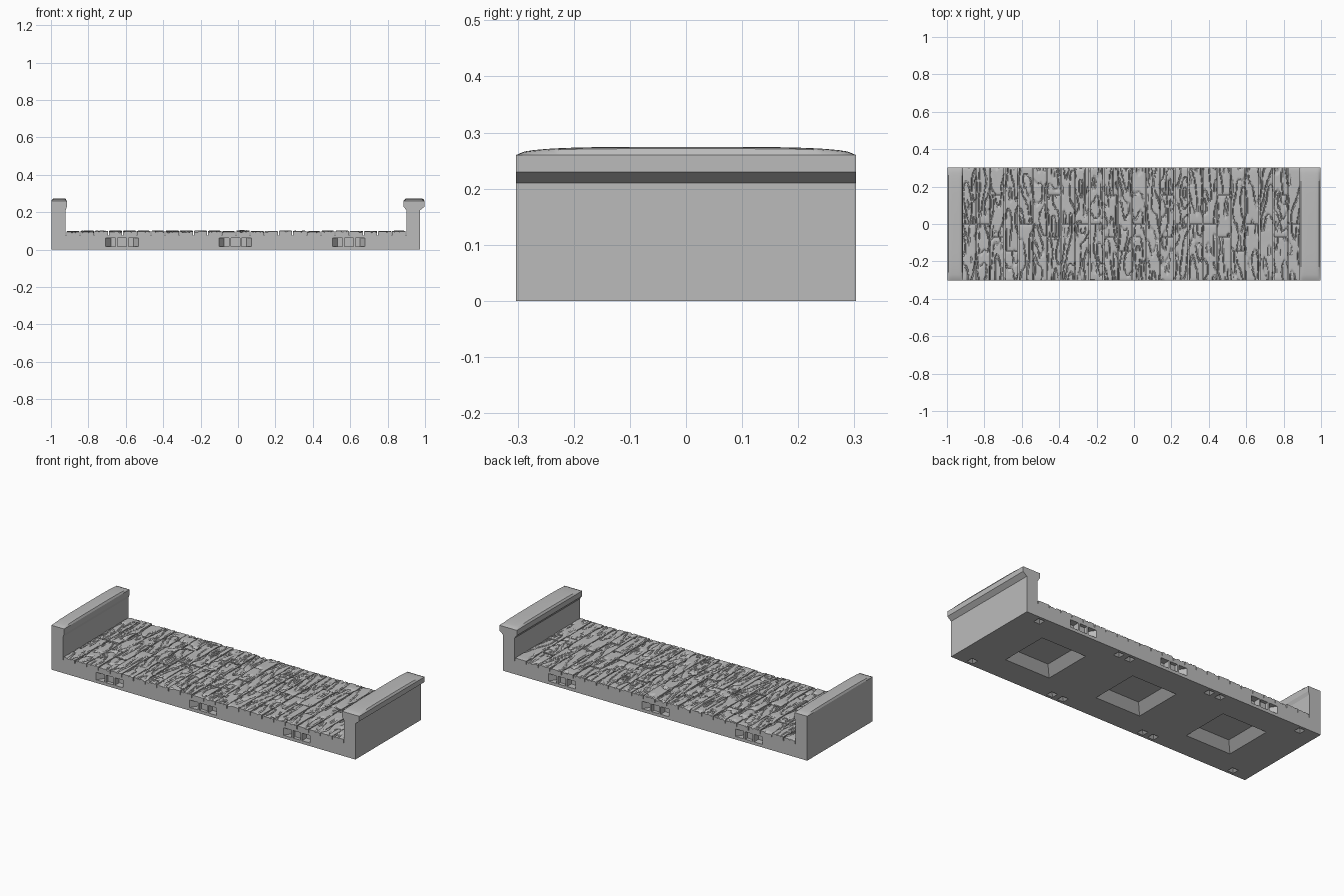
import bpy
import bmesh
import random
from mathutils import Vector, noise

random.seed(4)
HALF_Y = 0.303
MODULES = (-0.62, -0.014, 0.593)
DECK_LEFT, DECK_RIGHT, COLUMNS = -0.92, 0.898, 24

if "Cube" in bpy.data.objects:
    bpy.data.objects.remove(bpy.data.objects["Cube"])

stone = bpy.data.materials.new("stone grey")
stone.use_nodes = True
stone.diffuse_color = (0.5, 0.5, 0.5, 1)
stone.node_tree.nodes["Principled BSDF"].inputs["Base Color"].default_value = (0.5, 0.5, 0.5, 1)


def finish(bm, name, smooth=None):
    """Turn a bmesh into a named object, optionally smoothed by angle."""
    bmesh.ops.recalc_face_normals(bm, faces=bm.faces)
    mesh = bpy.data.meshes.new(name)
    bm.to_mesh(mesh)
    bm.free()
    mesh.materials.append(stone)
    obj = bpy.data.objects.new(name, mesh)
    bpy.context.collection.objects.link(obj)
    bpy.ops.object.select_all(action="DESELECT")
    obj.select_set(True)
    bpy.context.view_layer.objects.active = obj
    if smooth:
        bpy.ops.object.shade_smooth_by_angle(angle=smooth)
    return obj


def hull(bm, points):
    """Add a convex solid around the given corners."""
    verts = [bm.verts.new(p) for p in points]
    bmesh.ops.convex_hull(bm, input=verts)


def frustum(bm, x, y, wide, narrow, depth):
    """Tapered square recess opening downwards."""
    hull(bm, [(x + i * r, y + j * r, z) for r, z in ((wide, -0.001), (narrow, depth))
              for i in (-1, 1) for j in (-1, 1)])


def side_pocket(bm, x0, x1, inner0, inner1, depth, side):
    """Clip pocket in a long side; its back may be narrower than its mouth."""
    mouth, back = side * (HALF_Y + 0.001), side * (HALF_Y - depth)
    hull(bm, [(x, y, z) for x, y in ((x0, mouth), (x1, mouth), (inner0, back), (inner1, back))
              for z in (0.018, 0.062)])


# Base with end walls and coping, extruded from its front profile
profile = [(-0.998, 0), (0.973, 0), (0.973, 0.21), (0.998, 0.23), (0.998, 0.26),
           (0.885, 0.26), (0.885, 0.23), (0.90, 0.21), (0.90, 0.076),
           (-0.922, 0.076), (-0.922, 0.21), (-0.915, 0.23), (-0.915, 0.26), (-0.998, 0.26)]
bm = bmesh.new()
face = bm.faces.new([bm.verts.new((x, -HALF_Y, z)) for x, z in profile])
extruded = bmesh.ops.extrude_face_region(bm, geom=[face])["geom"]
bmesh.ops.translate(bm, vec=(0, 2 * HALF_Y, 0),
                    verts=[v for v in extruded if isinstance(v, bmesh.types.BMVert)])
base = finish(bm, "base_and_walls")

# Recesses: large underside hollows, small corner sockets, side clip pockets
bm = bmesh.new()
for cx in MODULES:
    frustum(bm, cx, 0, 0.147, 0.1, 0.045)
    for side in (-1, 1):
        for dx in (-0.267, 0.267):
            frustum(bm, cx + dx, side * 0.267, 0.021, 0.004, 0.016)
        side_pocket(bm, cx - 0.024, cx + 0.024, cx - 0.024, cx + 0.024, 0.02, side)
        side_pocket(bm, cx - 0.088, cx - 0.034, cx - 0.06, cx - 0.034, 0.04, side)
        side_pocket(bm, cx + 0.034, cx + 0.088, cx + 0.034, cx + 0.06, 0.04, side)
cutter = finish(bm, "recess_cutter")
cutter.hide_render = True
cut = base.modifiers.new("recesses", "BOOLEAN")
cut.operation, cut.solver, cut.object = "DIFFERENCE", "EXACT", cutter
bpy.ops.object.select_all(action="DESELECT")
base.select_set(True)
bpy.context.view_layer.objects.active = base
bpy.ops.object.modifier_apply(modifier=cut.name)
bpy.data.objects.remove(cutter)


# Softly crowned tops of the two copings
def crown(name, x0, x1):
    bm = bmesh.new()
    bmesh.ops.create_grid(bm, x_segments=14, y_segments=40, size=1)
    for v in bm.verts:
        u, w = v.co.x, v.co.y
        rise = max(0, 1 - abs(u) ** 6) ** 0.5 * max(0, 1 - abs(w) ** 4) ** 0.5
        v.co = (x0 + (x1 - x0) * (u + 1) / 2, w * HALF_Y, 0.26 + 0.0145 * rise)
    finish(bm, name, 0.6)


crown("left_coping_top", 0.885, 0.998)
crown("right_coping_top", -0.998, -0.915)


# Carved timber deck
def plank(bm, x0, x1, y0, y1):
    """One board: a fine grid with wavy grain grooves and a skirt round its rim."""
    ny = max(12, int((y1 - y0) / 0.0065))
    grid = bmesh.ops.create_grid(bm, x_segments=20, y_segments=ny, size=1)
    top, seed = random.uniform(0.097, 0.102), random.uniform(0, 50)
    for v in grid["verts"]:
        u, w = v.co.x, v.co.y
        rim = max(abs(u), abs(w)) > 0.999
        # The outer ring of the grid folds down to become the sides
        u = max(-1, min(1, u * 20 / 18))
        w = max(-1, min(1, w * ny / (ny - 2)))
        x, y = x0 + (x1 - x0) * (u + 1) / 2, y0 + (y1 - y0) * (w + 1) / 2
        grain = noise.noise(Vector((x * 24, y * 6, seed))) * 2.2
        groove = max(0, 1 - abs(grain % 1 - 0.5) / 0.14)
        worn = 0.003 * max(abs(u) ** 8, abs(w) ** 20)
        wave = 0.002 * noise.noise(Vector((x * 10, y * 10, seed + 9)))
        z = top - 0.006 * min(1, groove * 1.6) - worn + wave
        v.co = (x, y, 0.074 if rim else z)


# Board joints repeat along the deck
joints = [(0,), (0,), (0.155, -0.07), (-0.145,), (0,), (), (0.155, -0.07), (0,)]
gap = 0.002
width = (DECK_RIGHT - DECK_LEFT) / COLUMNS
bm = bmesh.new()
for column in range(COLUMNS):
    x = DECK_LEFT + column * width
    ends = [-HALF_Y - gap] + sorted(joints[column % len(joints)]) + [HALF_Y + gap]
    for y0, y1 in zip(ends, ends[1:]):
        plank(bm, x + gap, x + width - gap, y0 + gap, y1 - gap)
finish(bm, "deck_planks", 0.5)
